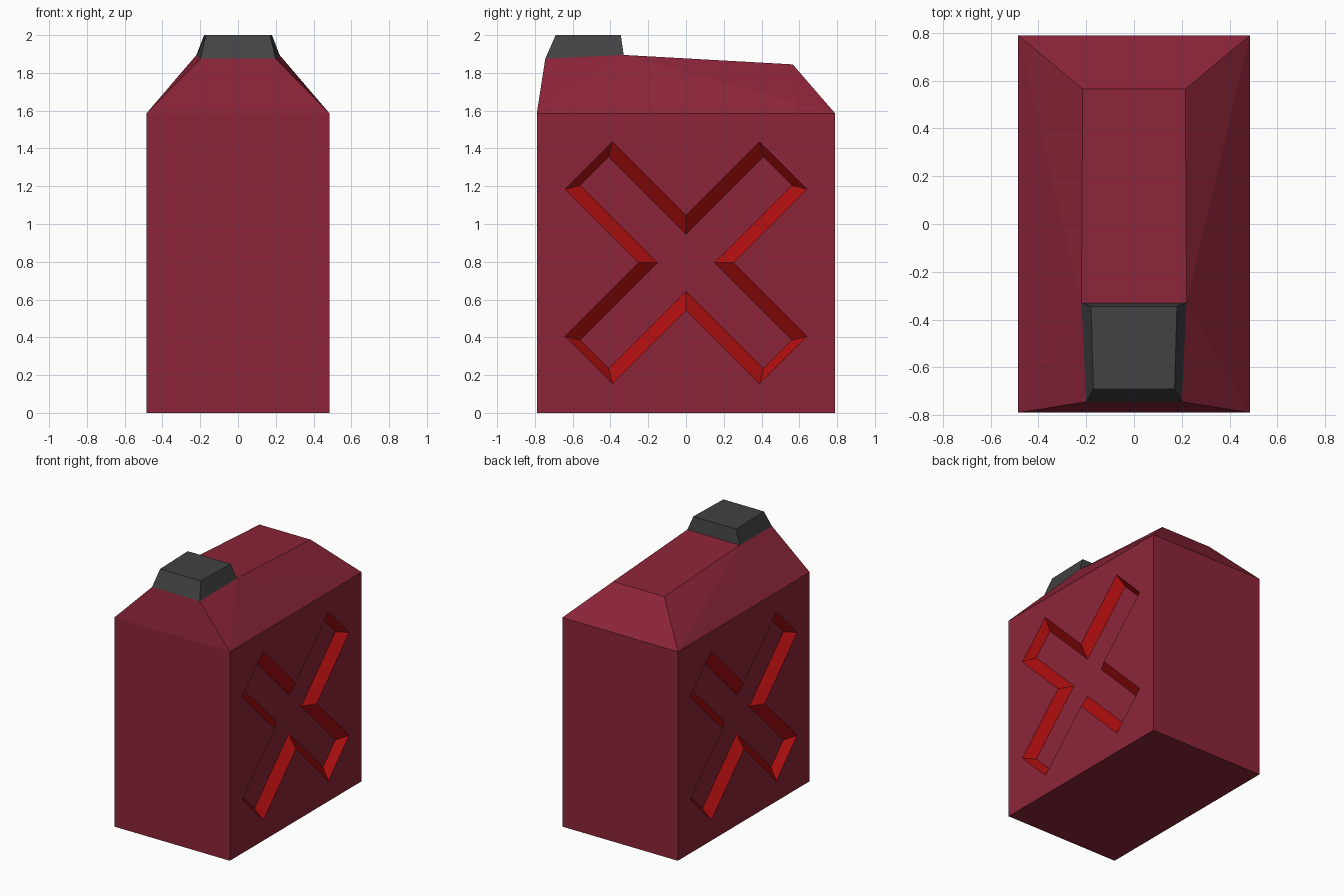
import bpy, bmesh, math

old = bpy.data.objects.get("Cube")
if old:
    bpy.data.objects.remove(old, do_unlink=True)


def material(name, rgb):
    m = bpy.data.materials.new(name)
    m.use_nodes = True
    m.diffuse_color = (*rgb, 1)
    m.node_tree.nodes["Principled BSDF"].inputs["Base Color"].default_value = (*rgb, 1)
    return m


CAN = material("dark red paint", (0.262, 0.0185, 0.041))
GROOVE = material("bright red groove", (0.42, 0.0045, 0.0045))
CAP = material("dark grey cap", (0.054, 0.054, 0.054))


def loft(name, rings, mats, side_slot=0):
    """Join matching rings of points with quads and close both ends."""
    bm = bmesh.new()
    loops = [[bm.verts.new(p) for p in ring] for ring in rings]
    for a, b in zip(loops, loops[1:]):
        for i in range(len(a)):
            j = (i + 1) % len(a)
            bm.faces.new((a[i], a[j], b[j], b[i])).material_index = side_slot
    for end in (loops[0], loops[-1]):
        bm.faces.new(end)
    bmesh.ops.recalc_face_normals(bm, faces=bm.faces)
    mesh = bpy.data.meshes.new(name)
    bm.to_mesh(mesh)
    bm.free()
    obj = bpy.data.objects.new(name, mesh)
    for m in mats:
        mesh.materials.append(m)
    bpy.context.collection.objects.link(obj)
    return obj


def outline(stations):
    """Mirror (half width, y, z) stations into a closed ring."""
    return ([(x, y, z) for x, y, z in stations]
            + [(-x, y, z) for x, y, z in reversed(stations)])


# Can body: a box with a sloped shoulder and slightly peaked top
W, D, SHOULDER = 0.485, 0.79, 1.585
neck = (0.22, -0.33, 1.895)
front_rim = (0.20, -0.745, 1.875)
back_rim = (0.215, 0.565, 1.845)

bm = bmesh.new()
points = [(s * x, y, z) for s in (-1, 1) for x, y, z in (
    (W, -D, 0), (W, D, 0), (W, -D, SHOULDER), (W, D, SHOULDER),
    front_rim, neck, back_rim)]
verts = [bm.verts.new(p) for p in points]
bmesh.ops.convex_hull(bm, input=verts)
bmesh.ops.dissolve_limit(bm, angle_limit=math.radians(0.5),
                         verts=bm.verts, edges=bm.edges)
bmesh.ops.recalc_face_normals(bm, faces=bm.faces)
mesh = bpy.data.meshes.new("can_body")
bm.to_mesh(mesh)
bm.free()
body = bpy.data.objects.new("can_body", mesh)
bpy.context.collection.objects.link(body)
mesh.materials.append(CAN)
mesh.materials.append(GROOVE)


# Diagonal cross recess on each side, with sloping walls
def cross(x, half_width, reach):
    ring = []
    for k in range(4):
        a = math.radians(45 + 90 * k)
        for u, v in ((reach, -half_width), (reach, half_width),
                     (half_width, half_width)):
            ring.append((x, u * math.cos(a) - v * math.sin(a),
                         0.795 + u * math.sin(a) + v * math.cos(a)))
    return ring


bpy.context.view_layer.objects.active = body
for side in (-1, 1):
    cutter = loft("cross_cutter", [cross(side * (W - 0.06), 0.106, 0.686),
                                   cross(side * (W + 0.06), 0.248, 0.770)],
                  (CAN, GROOVE), side_slot=1)
    cutter.hide_render = True
    cut = body.modifiers.new("cross_recess", 'BOOLEAN')
    cut.operation = 'DIFFERENCE'
    cut.solver = 'EXACT'
    cut.object = cutter
    bpy.ops.object.modifier_apply(modifier=cut.name)
    bpy.data.objects.remove(cutter, do_unlink=True)

# Tapered cap at the front of the top
loft("cap", [outline([front_rim, neck]),
             outline([(0.17, -0.69, 2.0), (0.18, -0.345, 2.0)])], (CAP,))
